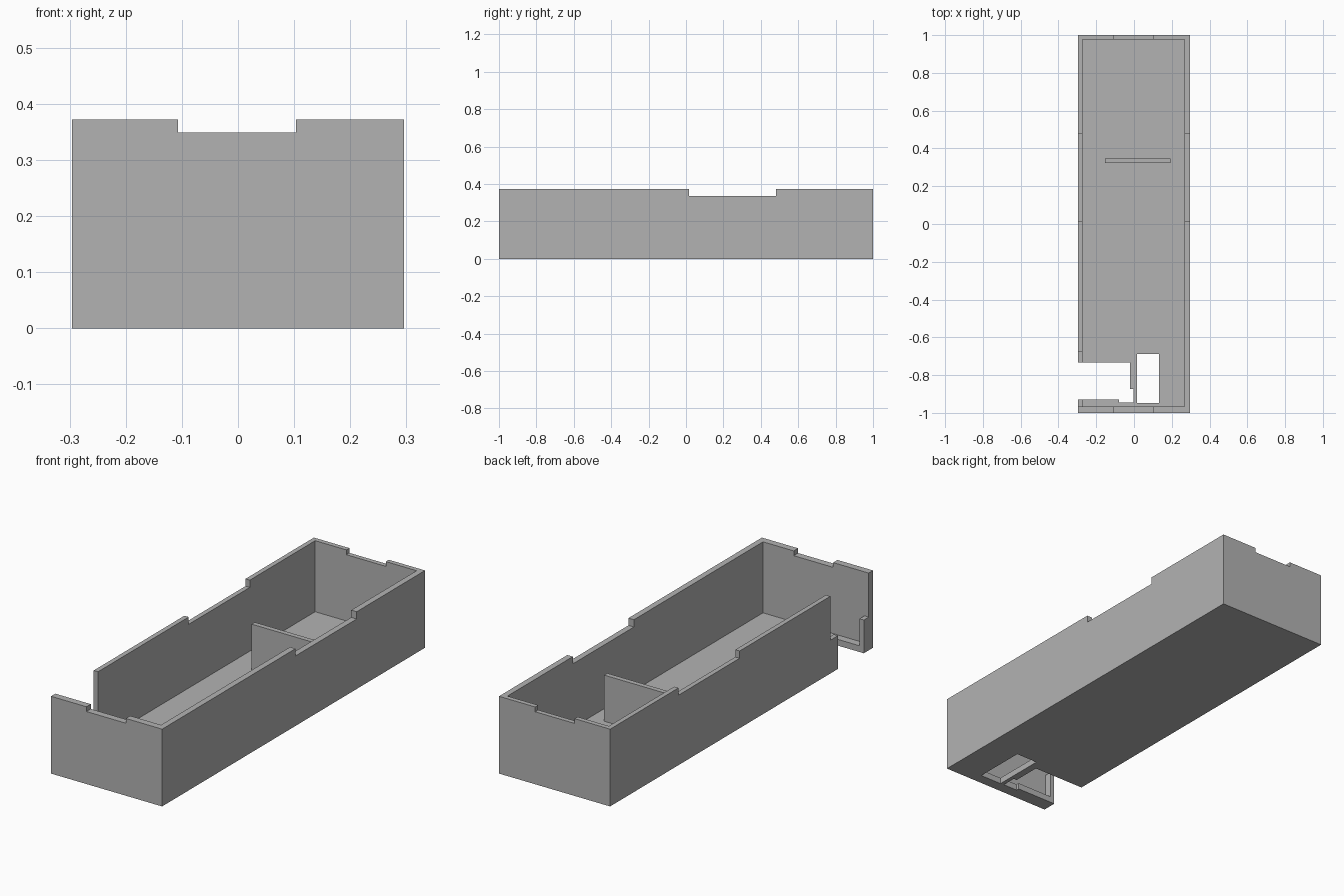
import bpy
import bmesh

if "Cube" in bpy.data.objects:
    bpy.data.objects.remove(bpy.data.objects["Cube"], do_unlink=True)

grey = bpy.data.materials.new("plain grey")
grey.use_nodes = True
COLOUR = (0.45, 0.45, 0.45, 1)
grey.diffuse_color = COLOUR
grey.node_tree.nodes["Principled BSDF"].inputs["Base Color"].default_value = COLOUR

W, L, H = 0.296, 1.0, 0.372   # half width, half length, height
FLOOR = 0.03


def prism(name, outline, z0, z1):
    """Extrude a plan outline from z0 up to z1."""
    bm = bmesh.new()
    face = bm.faces.new([bm.verts.new((x, y, z0)) for x, y in outline])
    top = bmesh.ops.extrude_face_region(bm, geom=[face])["geom"]
    bmesh.ops.translate(bm, vec=(0, 0, z1 - z0),
                        verts=[v for v in top if isinstance(v, bmesh.types.BMVert)])
    bmesh.ops.recalc_face_normals(bm, faces=bm.faces)
    mesh = bpy.data.meshes.new(name)
    bm.to_mesh(mesh)
    bm.free()
    mesh.materials.append(grey)
    obj = bpy.data.objects.new(name, mesh)
    bpy.context.collection.objects.link(obj)
    return obj


def box(name, x0, x1, y0, y1, z0, z1):
    return prism(name, [(x0, y0), (x1, y0), (x1, y1), (x0, y1)], z0, z1)


def cut(target, cutter):
    """Subtract the cutter from the target and delete it."""
    mod = target.modifiers.new("cut", "BOOLEAN")
    mod.operation = "DIFFERENCE"
    mod.solver = "EXACT"
    mod.object = cutter
    bpy.context.view_layer.objects.active = target
    bpy.ops.object.modifier_apply(modifier=mod.name)
    bpy.data.objects.remove(cutter, do_unlink=True)


# Open tray
tray = box("tray", -W, W, -L, L, 0, H)
cut(tray, box("cavity", -0.273, 0.267, -0.967, 0.977, FLOOR, 1))

# Shallow notches in the rims of the end walls and the side walls
cut(tray, box("end_notches", -0.107, 0.103, -2, 2, 0.349, 1))
cut(tray, box("side_notches", -1, 1, 0.015, 0.48, 0.337, 1))

# Side opening: wide above, narrower below and running into the floor
cut(tray, box("upper_opening", -1, -0.2, -0.967, -0.675, 0.16, 1))
cut(tray, prism("floor_opening", [
    (-1, -0.733), (-0.02, -0.733), (-0.02, -0.873), (-0.003, -0.873),
    (-0.003, -0.945), (-0.08, -0.945), (-0.08, -0.93), (-1, -0.93)], -1, 0.2))

# Rectangular hole through the floor
cut(tray, box("floor_hole", 0.016, 0.132, -0.947, -0.687, -1, 0.2))

# Upright divider standing on the floor
box("divider", -0.153, 0.193, 0.323, 0.347, FLOOR - 0.01, 0.252)
